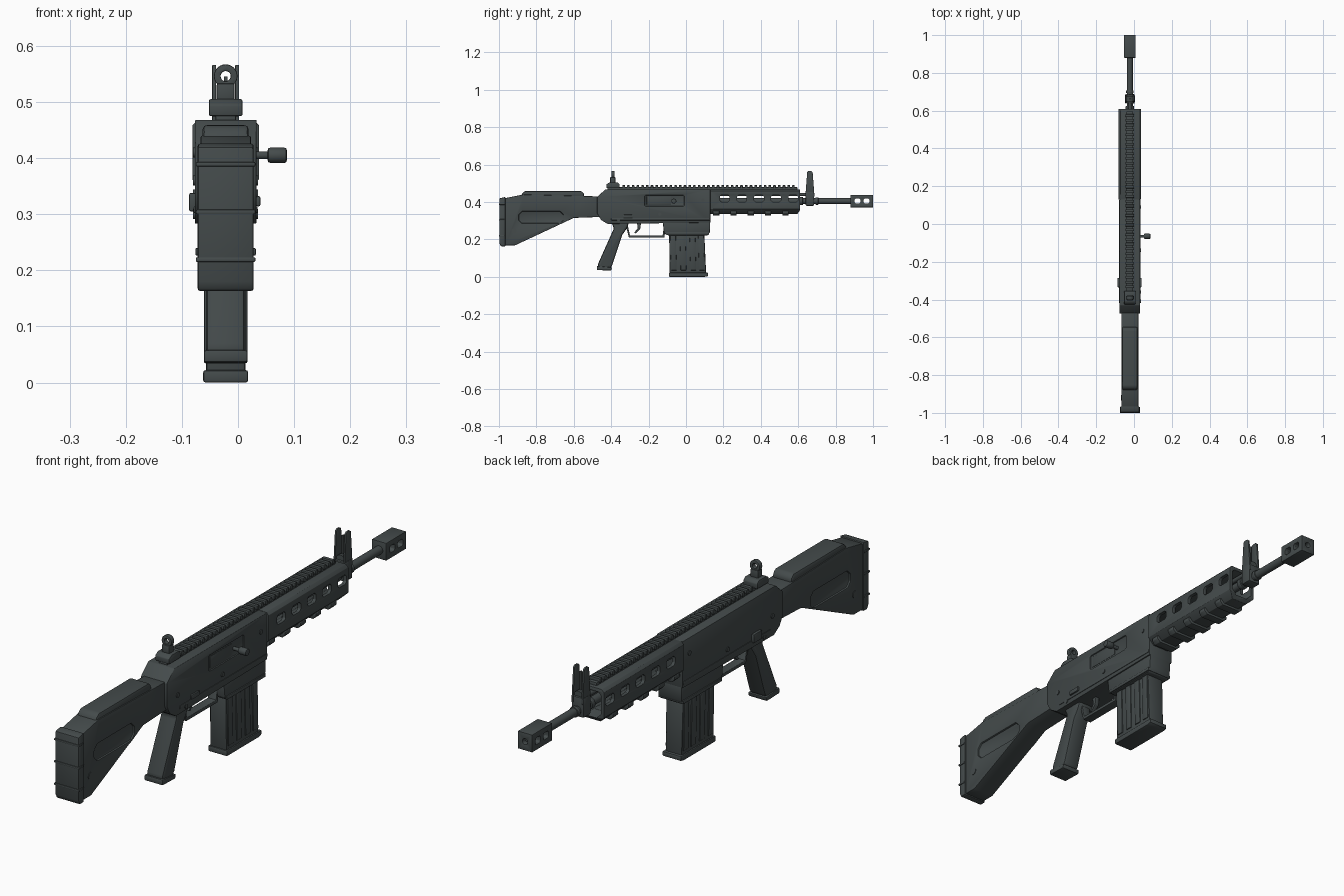
import bpy, bmesh, math
from mathutils import Matrix, Vector

if "Cube" in bpy.data.objects:
    bpy.data.objects.remove(bpy.data.objects["Cube"])

CX = -0.022  # centre plane of the body
mat = bpy.data.materials.new("dark gunmetal")
mat.use_nodes = True
COL = (0.058, 0.07, 0.071, 1)
mat.diffuse_color = COL
mat.node_tree.nodes["Principled BSDF"].inputs["Base Color"].default_value = COL
parts = []


def make(name, bm, bevel=0.0, cuts=()):
    """Turn a bmesh into an object, cut it and bevel it, then bake the modifiers."""
    bmesh.ops.recalc_face_normals(bm, faces=bm.faces)
    me = bpy.data.meshes.new(name)
    bm.to_mesh(me)
    bm.free()
    me.materials.append(mat)
    ob = bpy.data.objects.new(name, me)
    bpy.context.collection.objects.link(ob)
    for c in cuts:
        m = ob.modifiers.new("cut", "BOOLEAN")
        m.object, m.operation, m.solver = c, "DIFFERENCE", "EXACT"
    if bevel:
        m = ob.modifiers.new("bevel", "BEVEL")
        m.width, m.segments, m.limit_method = bevel, 2, "ANGLE"
    if ob.modifiers:
        dg = bpy.context.evaluated_depsgraph_get()
        new = bpy.data.meshes.new_from_object(ob.evaluated_get(dg))
        ob.modifiers.clear()
        ob.data = new
    for c in cuts:
        parts.remove(c)
        bpy.data.objects.remove(c)
    parts.append(ob)
    return ob


def prism(bm, pts, axis, a, b):
    """Extrude an outline along x (outline is y,z) or along y (outline is x,z)."""
    at = lambda p, t: (t, p[0], p[1]) if axis == "x" else (p[0], t, p[1])
    lo = [bm.verts.new(at(p, a)) for p in pts]
    hi = [bm.verts.new(at(p, b)) for p in pts]
    bm.faces.new(lo)
    bm.faces.new(hi)
    for i in range(len(pts)):
        j = (i + 1) % len(pts)
        bm.faces.new((lo[i], lo[j], hi[j], hi[i]))


def side(name, pts, width, bevel=0.004, cuts=(), cx=CX):
    bm = bmesh.new()
    prism(bm, pts, "x", cx - width / 2, cx + width / 2)
    return make(name, bm, bevel, cuts)


def boxes(name, items, bevel=0.0, cuts=()):
    """Each item: x centre, width, y0, y1, z0, z1."""
    bm = bmesh.new()
    for x, w, y0, y1, z0, z1 in items:
        prism(bm, [(y0, z0), (y1, z0), (y1, z1), (y0, z1)], "x", x - w / 2, x + w / 2)
    return make(name, bm, bevel, cuts)


def rods(name, items, axis="y", n=20, bevel=0.0, cuts=()):
    """Each item: centre, radius, length."""
    bm = bmesh.new()
    rot = Matrix.Rotation(math.pi / 2, 4, "X" if axis == "y" else "Y")
    for c, r, length in items:
        bmesh.ops.create_cone(bm, cap_ends=True, segments=n, radius1=r, radius2=r,
                              depth=length, matrix=Matrix.Translation(Vector(c)) @ rot)
    return make(name, bm, bevel, cuts)


def slots(name, items, width, c=0.01):
    """Chamfered side openings: y centre, z centre, half length, half height, x centre."""
    bm = bmesh.new()
    for y, z, l, h, x in items:
        q = [(y - l, z - h + c), (y - l + c, z - h), (y + l - c, z - h), (y + l, z - h + c),
             (y + l, z + h - c), (y + l - c, z + h), (y - l + c, z + h), (y - l, z + h - c)]
        prism(bm, q, "x", x - width / 2, x + width / 2)
    return make(name, bm)


# Stock with recessed side panels, cheek rest and butt pad
panels = slots("panel_cutter", [(-0.775, 0.318, 0.12, 0.032, CX + s * 0.045) for s in (-1, 1)], 0.014, 0.018)
side("stock", [(-0.97, 0.42), (-0.87, 0.44), (-0.55, 0.432), (-0.46, 0.43), (-0.46, 0.32),
               (-0.6, 0.315), (-0.915, 0.168), (-0.97, 0.168)], 0.09, 0.008, [panels])
side("cheek_rest", [(-0.885, 0.42), (-0.875, 0.448), (-0.86, 0.459), (-0.56, 0.459),
                    (-0.545, 0.445), (-0.545, 0.42)], 0.082, 0.008)
side("butt_pad", [(-0.998, 0.42), (-0.965, 0.427), (-0.965, 0.163), (-0.99, 0.163), (-0.998, 0.18)], 0.1, 0.005)
boxes("butt_pad_ribs", [(CX, 0.106, -1.0, -0.968, z, z + 0.008) for z in (0.215, 0.3, 0.385)], 0.002)
rods("stock_pins", [((CX, -0.92, 0.245), 0.014, 0.094)], "x")

# Receiver with ejection port
port = slots("port_cutter", [(-0.115, 0.407, 0.105, 0.03, CX + 0.057)], 0.014, 0.004)
side("receiver", [(-0.475, 0.34), (-0.475, 0.428), (-0.43, 0.468), (0.13, 0.468), (0.13, 0.29),
                  (-0.42, 0.283), (-0.455, 0.305)], 0.11, 0.007, [port])
boxes("bolt_cover", [(CX + 0.048, 0.006, -0.21, -0.08, 0.385, 0.429)], 0.001)
side("receiver_lower_rail", [(-0.4, 0.302), (-0.4, 0.314), (0.128, 0.314), (0.128, 0.302)], 0.114, 0.002)
rods("receiver_pins", [((CX, y, z), 0.009, 0.116) for y, z in
                       ((-0.41, 0.36), (0.09, 0.41), (-0.14, 0.335), (-0.36, 0.3))], "x", 12)
boxes("selector_levers", [(CX - 0.058, 0.014, -0.335, -0.285, 0.305, 0.338),
                          (CX + 0.058, 0.008, -0.335, -0.285, 0.314, 0.332)], 0.003)
rods("charging_handle_stem", [((0.045, -0.065, 0.405), 0.007, 0.05)], "x")
rods("charging_handle_knob", [((0.07, -0.065, 0.405), 0.0135, 0.034)], "x", bevel=0.004)

# Magazine well and magazine
side("magazine_well", [(-0.125, 0.3), (-0.118, 0.235), (-0.1, 0.222), (0.118, 0.222), (0.128, 0.24),
                       (0.13, 0.3)], 0.1, 0.005)
boxes("magazine_well_lip", [(CX, 0.108, -0.11, 0.123, 0.226, 0.24)], 0.003)
side("magazine", [(-0.09, 0.23), (0.098, 0.23), (0.108, 0.01), (-0.088, 0.01)], 0.07, 0.006)
side("magazine_floorplate", [(-0.092, 0.0), (-0.092, 0.022), (0.118, 0.022), (0.118, 0.004), (0.1, 0.0)], 0.08, 0.004)
bm = bmesh.new()
for y in (-0.07, -0.018, 0.034, 0.08):
    prism(bm, [(y - 0.015, 0.225), (y + 0.015, 0.225), (y + 0.02, 0.035), (y - 0.01, 0.035)],
          "x", CX - 0.0385, CX + 0.0385)
make("magazine_ribs", bm, 0.002)

# Grip, trigger and guard
side("grip", [(-0.4, 0.29), (-0.305, 0.29), (-0.315, 0.262), (-0.34, 0.225), (-0.395, 0.06), (-0.405, 0.045),
              (-0.47, 0.045), (-0.47, 0.07), (-0.385, 0.26)], 0.07, 0.01)
side("grip_base", [(-0.477, 0.036), (-0.477, 0.058), (-0.395, 0.05), (-0.4, 0.034)], 0.078, 0.004)
side("trigger_guard", [(-0.325, 0.285), (-0.313, 0.285), (-0.3, 0.222), (-0.125, 0.222), (-0.118, 0.27),
                       (-0.11, 0.27), (-0.115, 0.21), (-0.305, 0.21)], 0.036, 0.002)
side("trigger", [(-0.262, 0.29), (-0.24, 0.29), (-0.245, 0.255), (-0.268, 0.232), (-0.277, 0.236),
                 (-0.258, 0.26)], 0.018, 0.002)

# Hollow handguard with side slots and bottom ribs
def guard_section(half, z0, z1, top, low):
    right = [(half - low, z0), (half, z0 + low), (half, z1 - top), (half - top, z1)]
    return [(CX + x, z) for x, z in right] + [(CX - x, z) for x, z in reversed(right)]

bm = bmesh.new()
prism(bm, guard_section(0.046, 0.352, 0.455, 0.01, 0.02), "y", 0.1, 0.7)
cavity = make("cavity_cutter", bm)
SLOT_Y = [0.207 + i * 0.0915 for i in range(5)]
holes = slots("slot_cutter", [(y, 0.419, 0.026, 0.018, CX) for y in SLOT_Y], 0.3, 0.008)
nose = side("nose_cutter", [(0.59, 0.33), (0.62, 0.37), (0.65, 0.37), (0.65, 0.33)], 0.3, 0)
bm = bmesh.new()
prism(bm, guard_section(0.0595, 0.337, 0.468, 0.01, 0.025), "y", 0.13, 0.61)
make("handguard", bm, 0.003, [cavity, holes, nose])
bm = bmesh.new()
for y in [0.145 + i * 0.0925 for i in range(5)]:
    prism(bm, guard_section(0.054, 0.328, 0.353, 0.002, 0.012), "y", y, y + 0.033)
make("handguard_ribs", bm, 0.003)

# Top rail with teeth
boxes("top_rail", [(CX, 0.036, -0.42, 0.595, 0.462, 0.479)], 0.002)
boxes("rail_teeth", [(CX, 0.046, -0.34 + i * 0.0252, -0.326 + i * 0.0252, 0.474, 0.49)
                     for i in range(37)], 0.002)

# Barrel, gas block and muzzle brake
rods("barrel", [((CX, 0.51, 0.405), 0.016, 0.78)])
rods("gas_tube", [((CX, 0.4, 0.44), 0.009, 0.5)], n=12)
rods("barrel_collars", [((CX, 0.615, 0.405), 0.022, 0.02), ((CX, 0.7, 0.405), 0.02, 0.015)], bevel=0.003)
boxes("gas_block", [(CX, 0.052, 0.64, 0.685, 0.38, 0.455)], 0.005)
vents = slots("vent_cutter", [(y, 0.405, 0.015, 0.013, CX) for y in (0.917, 0.965)], 0.2, 0.005)
bore = rods("bore_cutter", [((CX, 0.96, 0.405), 0.011, 0.12)])
boxes("muzzle_brake", [(CX, 0.06, 0.88, 1.0, 0.372, 0.438)], 0.006, [vents, bore])

# Front sight with two wings and a post
for tag, s in (("left", 1), ("right", -1)):
    side(tag + "_front_sight_wing", [(0.638, 0.43), (0.687, 0.43), (0.677, 0.56), (0.67, 0.566),
                                     (0.655, 0.566), (0.648, 0.56)], 0.007, 0.001, cx=CX + s * 0.0205)
rods("front_sight_post", [((CX, 0.663, 0.455), 0.02, 0.03)], n=12)
boxes("front_sight_blade", [(CX, 0.006, 0.659, 0.667, 0.46, 0.545)])

# Rear peep sight
side("rear_sight_base", [(-0.425, 0.475), (-0.425, 0.495), (-0.41, 0.505), (-0.365, 0.505), (-0.355, 0.495),
                         (-0.355, 0.475)], 0.06, 0.003)
boxes("rear_sight_post", [(CX, 0.032, -0.405, -0.378, 0.5, 0.533)], 0.003)
peep = rods("peep_cutter", [((CX, -0.39, 0.546), 0.009, 0.1)])
rods("rear_sight_ring", [((CX, -0.39, 0.546), 0.021, 0.018)], n=24, bevel=0.002, cuts=[peep])

# Crisp edges with smooth curves
bpy.ops.object.select_all(action="DESELECT")
for ob in parts:
    ob.select_set(True)
bpy.context.view_layer.objects.active = parts[0]
bpy.ops.object.shade_smooth_by_angle(angle=math.radians(35))
